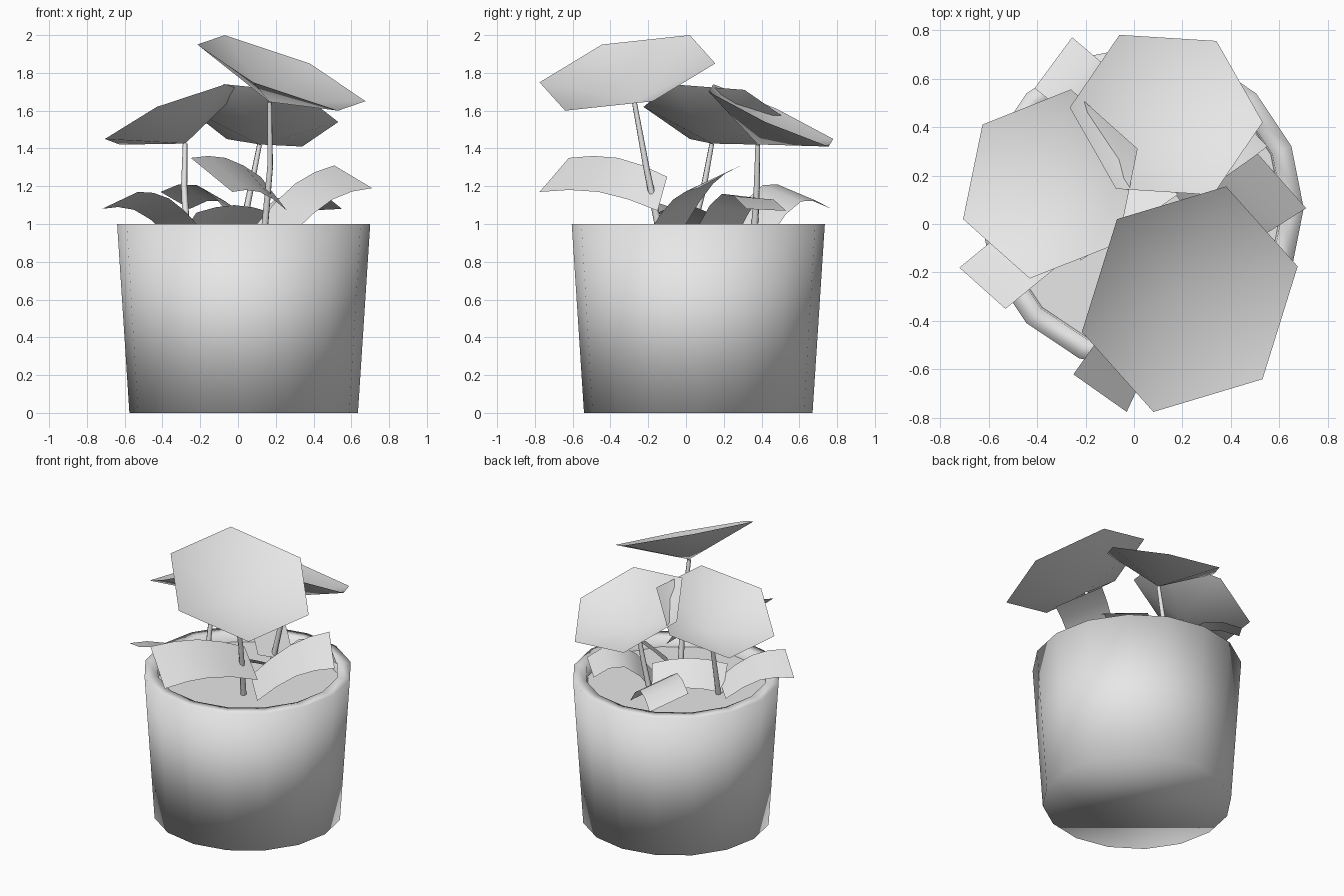
import bpy, bmesh, math
from mathutils import Vector

cube = bpy.data.objects.get("Cube")
if cube:
    bpy.data.objects.remove(cube, do_unlink=True)

grey = bpy.data.materials.new("light_grey")
grey.use_nodes = True
COLOUR = (0.8, 0.8, 0.8, 1)
grey.diffuse_color = COLOUR
grey.node_tree.nodes["Principled BSDF"].inputs["Base Color"].default_value = COLOUR

POT_CENTRE = Vector((0.03, 0.065, 0))
SOIL_Z = 0.93


def finish(name, bm):
    """Turn a bmesh into a smooth grey object."""
    for face in bm.faces:
        face.smooth = True
    mesh = bpy.data.meshes.new(name)
    bm.to_mesh(mesh)
    bm.free()
    mesh.materials.append(grey)
    obj = bpy.data.objects.new(name, mesh)
    bpy.context.collection.objects.link(obj)
    return obj


def lathe(name, profile, sides=16, cap_start=False, cap_end=False):
    """Revolve (radius, height) points around the pot axis."""
    bm = bmesh.new()
    rings = []
    for radius, z in profile:
        angles = [math.tau * i / sides for i in range(sides)]
        rings.append([bm.verts.new(POT_CENTRE + Vector((radius * math.cos(a), radius * math.sin(a), z)))
                      for a in angles])
    for low, high in zip(rings, rings[1:]):
        for i in range(sides):
            j = (i + 1) % sides
            bm.faces.new((low[i], low[j], high[j], high[i]))
    if cap_start:
        bm.faces.new(rings[0][::-1])
    if cap_end:
        bm.faces.new(rings[-1])
    return finish(name, bm)


def cupped_leaf(name, centre, rim, depth=0.17):
    """Six-sided shallow cone; three rim points are mirrored through the centre."""
    centre = Vector(centre)
    half = [Vector(p) for p in rim]
    points = half + [2 * centre - p for p in half]
    normal = (points[2] - points[0]).cross(points[4] - points[0]).normalized()
    if normal.z < 0:
        normal.negate()
        points.reverse()
    tip = centre - normal * depth
    bm = bmesh.new()
    apex = bm.verts.new(tip)
    ring = [bm.verts.new(p) for p in points]
    for i in range(6):
        bm.faces.new((apex, ring[i], ring[(i + 1) % 6]))
    finish(name, bm)
    return tip


def stem(name, points):
    """Thin tapering tube from the soil to the leaf."""
    curve = bpy.data.curves.new(name, "CURVE")
    curve.dimensions = "3D"
    curve.bevel_depth = 0.02
    curve.bevel_resolution = 1
    spline = curve.splines.new("POLY")
    spline.points.add(len(points) - 1)
    for i, p in enumerate(points):
        spline.points[i].co = (*p, 1)
        spline.points[i].radius = 1 - 0.35 * i / (len(points) - 1)
    curve.materials.append(grey)
    obj = bpy.data.objects.new(name, curve)
    bpy.context.collection.objects.link(obj)


def strip_leaf(name, outer, inner, arch, steps=4):
    """Arched strip between an outer and an inner end edge."""
    bm = bmesh.new()
    rows = []
    for i in range(steps + 1):
        t = i / steps
        lift = Vector((0, 0, arch * math.sin(math.pi * t)))
        rows.append([bm.verts.new(Vector(o).lerp(Vector(n), t) + lift) for o, n in zip(outer, inner)])
    for a, b in zip(rows, rows[1:]):
        bm.faces.new((a[0], a[1], b[1], b[0]))
    bmesh.ops.recalc_face_normals(bm, faces=bm.faces)
    if sum(f.normal.z for f in bm.faces) < 0:
        bmesh.ops.reverse_faces(bm, faces=bm.faces)
    finish(name, bm)


# Pot with a thick rim, and the soil inside
lathe("pot", [(0.605, 0), (0.67, 1), (0.585, 1), (0.575, SOIL_Z - 0.03)], cap_start=True)
lathe("soil", [(0.58, SOIL_Z)], cap_end=True)

# Tall cupped leaves: centre, three rim points, stem foot, stem bend
tall_leaves = {
    "front": ((0.23, -0.31, 1.8),
              [(-0.07, 0.02, 2.0), (0.38, 0.155, 1.85), (0.675, -0.175, 1.65)],
              (0.135, -0.13), (0.17, -0.21, 1.3)),
    "right": ((-0.345, 0.165, 1.58),
              [(-0.705, 0.02, 1.45), (-0.625, 0.41, 1.42), (-0.26, 0.555, 1.54)],
              (-0.27, 0.02), (-0.285, 0.095, 1.2)),
    "back": ((0.133, 0.45, 1.575),
             [(-0.265, 0.48, 1.61), (-0.06, 0.78, 1.45), (0.34, 0.755, 1.41)],
             (0.01, 0.36), (0.07, 0.375, 1.2)),
}
for side, (centre, rim, foot, bend) in tall_leaves.items():
    tip = cupped_leaf(side + "_tall_leaf", centre, rim)
    stem(side + "_stem", [(*foot, SOIL_Z - 0.02), bend, tip])

# Low arched leaves: outer edge, inner edge, arch height
low_leaves = {
    "front": ([(-0.25, -0.62, 1.35), (-0.03, -0.775, 1.17)],
              [(0.12, -0.1, 1.25), (0.26, -0.15, 1.07)], 0.05),
    "left": ([(0.51, 0.29, 1.31), (0.71, 0.065, 1.19)],
             [(0.1, 0.0, 1.0), (0.29, -0.2, 0.95)], 0.06),
    "right": ([(-0.72, -0.18, 1.08), (-0.53, -0.35, 1.17)],
              [(-0.38, 0.1, 0.95), (-0.2, -0.08, 0.98)], 0.06),
    "back_right": ([(-0.41, 0.56, 1.17), (-0.255, 0.77, 1.08)],
                   [(-0.02, 0.25, 1.02), (0.12, 0.45, 0.94)], 0.11),
    "back_left": ([(0.55, 0.32, 1.08), (0.35, 0.53, 1.07)],
                  [(0.22, 0.06, 0.98), (0.05, 0.27, 0.94)], 0.13),
    "middle": ([(-0.22, -0.15, 1.06), (-0.3, 0.02, 0.94)],
               [(0.18, 0.12, 1.06), (0.06, 0.3, 0.94)], 0.04),
}
for side, (outer, inner, arch) in low_leaves.items():
    strip_leaf(side + "_low_leaf", outer, inner, arch)
